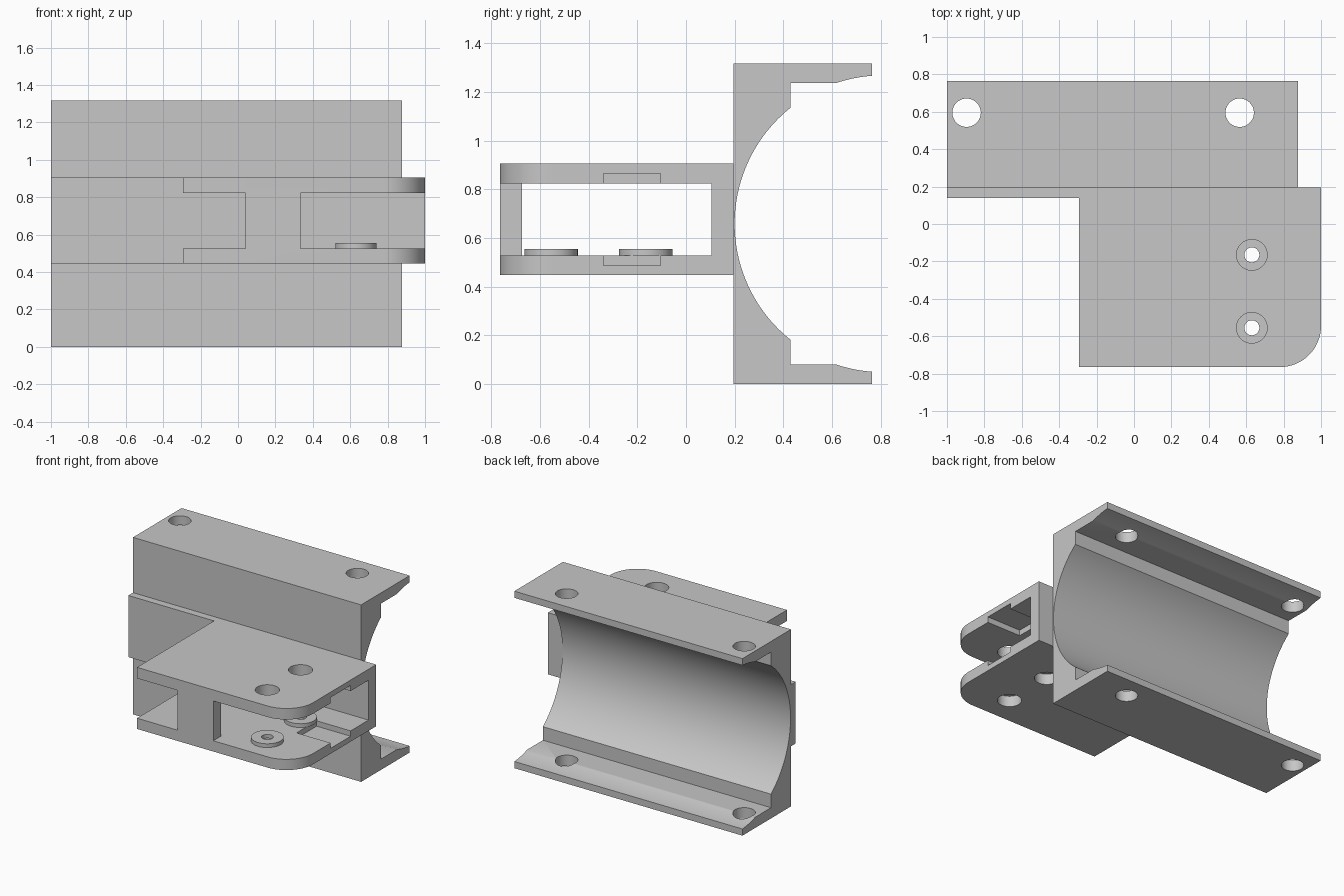
import bpy, bmesh
from math import sin, cos, pi, asin, radians, sqrt
from mathutils import Vector

cube = bpy.data.objects.get("Cube")
if cube:
    bpy.data.objects.remove(cube, do_unlink=True)

grey = bpy.data.materials.new("light grey")
grey.use_nodes = True
grey.diffuse_color = (0.57, 0.57, 0.57, 1)
grey.node_tree.nodes["Principled BSDF"].inputs["Base Color"].default_value = grey.diffuse_color


def prism(name, profile, low, high, axis="z"):
    """Extrude a flat profile: (x, y) along z, or (y, z) along x."""
    place = (lambda p: (p[0], p[1], low)) if axis == "z" else (lambda p: (low, p[0], p[1]))
    way = Vector((0, 0, high - low)) if axis == "z" else Vector((high - low, 0, 0))
    bm = bmesh.new()
    face = bm.faces.new([bm.verts.new(place(p)) for p in profile])
    grown = bmesh.ops.extrude_face_region(bm, geom=[face], use_keep_orig=True)
    moved = [g for g in grown["geom"] if isinstance(g, bmesh.types.BMVert)]
    bmesh.ops.translate(bm, verts=moved, vec=way)
    bmesh.ops.recalc_face_normals(bm, faces=bm.faces)
    mesh = bpy.data.meshes.new(name)
    bm.to_mesh(mesh)
    bm.free()
    mesh.materials.append(grey)
    ob = bpy.data.objects.new(name, mesh)
    bpy.context.collection.objects.link(ob)
    return ob


def arc(cx, cy, r, start, end, n):
    return [(cx + r * cos(start + (end - start) * i / n),
             cy + r * sin(start + (end - start) * i / n)) for i in range(n + 1)]


def cylinder(name, x, y, r, low, high):
    return prism(name, arc(x, y, r, 0, 2 * pi, 48)[:-1], low, high)


def rect(x0, x1, y0, y1):
    return [(x0, y0), (x1, y0), (x1, y1), (x0, y1)]


def cut(ob, cutters):
    bpy.context.view_layer.objects.active = ob
    for cutter in cutters:
        cutter.hide_render = True
        mod = ob.modifiers.new("cut", "BOOLEAN")
        mod.operation = "DIFFERENCE"
        mod.solver = "EXACT"
        mod.object = cutter
        bpy.ops.object.modifier_apply(modifier=mod.name)
        bpy.data.objects.remove(cutter, do_unlink=True)


def smooth(ob):
    bpy.ops.object.select_all(action="DESELECT")
    ob.select_set(True)
    bpy.context.view_layer.objects.active = ob
    bpy.ops.object.shade_smooth_by_angle(angle=radians(30))


# Saddle bracket: half profile with a round cradle, mirrored about its mid height
MID, R, CY = 0.658, 0.61, 0.81
back, lip, step, slot = 0.195, 0.765, 0.43, 0.08
lip_in = CY - sqrt(R * R - (MID - slot) ** 2)
a_lip = -pi / 2 + asin((lip - CY) / R)
a_in = -pi / 2 + asin((lip_in - CY) / R)
a_step = -pi / 2 + asin((step - CY) / R)
half = [(back, 0), (lip, 0)] + arc(CY, MID, R, a_lip, a_in, 8)
half += [(step, slot)] + arc(CY, MID, R, a_step, -pi, 24)
profile = half + [(y, 2 * MID - z) for y, z in reversed(half[:-1])]
bracket = prism("saddle_bracket", profile, -1, 0.876, "x")
cut(bracket, [cylinder("screw_hole", x, 0.595, 0.076, -0.1, 1.5) for x in (-0.895, 0.565)])
smooth(bracket)

# Arm housing: plate outline with one rounded corner and a side tab
LOW, FLOOR, CEIL, HIGH = 0.447, 0.527, 0.823, 0.905
outline = [(-1, back), (-1, 0.14), (-0.295, 0.14), (-0.295, -0.765)]
outline += arc(0.78, -0.545, 0.22, -pi / 2, 0, 20) + [(1, back)]
arm = prism("arm_housing", outline, LOW, HIGH)

# Hollow between the plates, leaving the back wall and the front post
hollow = [(-0.4, -0.9), (0.04, -0.9), (0.04, -0.675), (0.333, -0.675), (0.333, -0.9),
          (1.1, -0.9), (1.1, 0.105), (0.2, 0.105), (0.2, 0.14), (-0.4, 0.14)]
bolts = [(0.63, -0.165), (0.63, -0.555)]
cutters = [prism("hollow", hollow, FLOOR, CEIL),
           prism("end_notch", rect(0.72, 1.1, -0.34, -0.105), 0.487, 0.865)]
cutters += [cylinder("bolt_hole", x, y, 0.082, 0.3, 1.1) for x, y in bolts]
cut(arm, cutters)
smooth(arm)

# Bolt bosses on the arm floor
for i, (x, y) in enumerate(bolts):
    boss = cylinder(f"bolt_boss_{i + 1}", x, y, 0.11, FLOOR, 0.555)
    cut(boss, [cylinder("boss_hole", x, y, 0.04, 0.4, 0.7)])
    smooth(boss)
